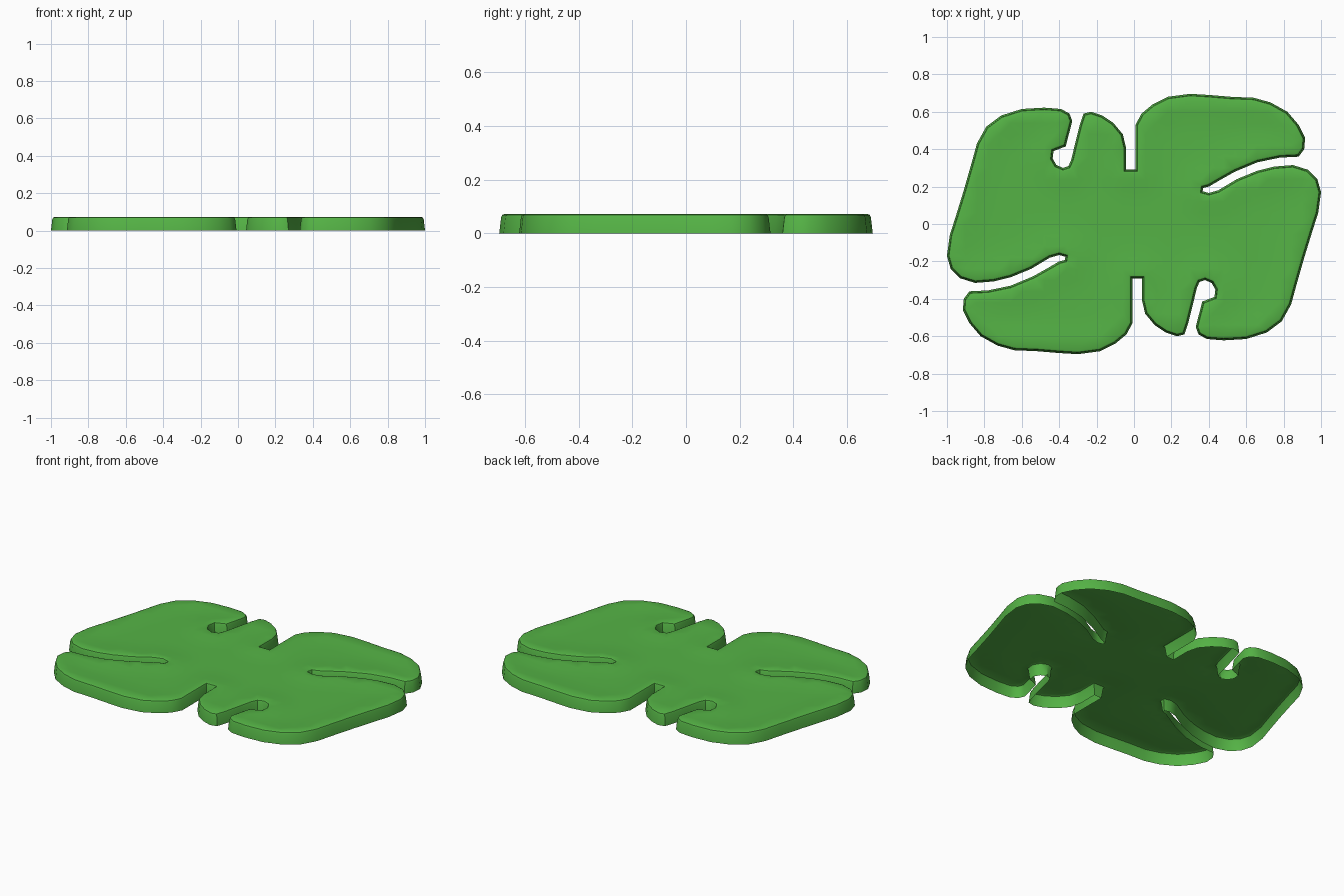
import bpy, bmesh
from mathutils import Vector
from mathutils.geometry import delaunay_2d_cdt, intersect_point_line

if "Cube" in bpy.data.objects:
    bpy.data.objects.remove(bpy.data.objects["Cube"])

H = 0.073

# Half of the leaf outline, clockwise; the rest is the same turned 180 degrees
HALF = [
    (0.008, 0.292), (0.008, 0.53), (0.04, 0.59), (0.10, 0.64), (0.18, 0.68), (0.30, 0.696),
    (0.40, 0.69), (0.52, 0.68), (0.64, 0.675), (0.73, 0.65), (0.82, 0.60), (0.88, 0.53),
    (0.915, 0.46), (0.91, 0.40), (0.88, 0.36), (0.78, 0.355), (0.66, 0.33), (0.54, 0.28),
    (0.46, 0.235), (0.40, 0.20), (0.37, 0.193), (0.367, 0.175), (0.40, 0.166), (0.45, 0.18),
    (0.55, 0.24), (0.66, 0.285), (0.75, 0.307), (0.85, 0.315), (0.93, 0.29), (0.98, 0.24),
    (1.0, 0.17), (0.985, 0.06), (0.95, -0.05), (0.91, -0.18), (0.87, -0.32), (0.84, -0.43),
    (0.79, -0.52), (0.71, -0.58), (0.60, -0.615), (0.48, -0.622), (0.39, -0.615), (0.345, -0.59),
    (0.33, -0.55), (0.365, -0.415), (0.43, -0.39), (0.435, -0.35), (0.415, -0.315), (0.38, -0.30),
    (0.35, -0.31), (0.335, -0.345), (0.315, -0.43), (0.29, -0.53), (0.27, -0.59), (0.23, -0.60),
    (0.17, -0.58), (0.11, -0.54), (0.06, -0.48), (0.043, -0.41), (0.043, -0.292)]
outline = [Vector(p) for p in HALF] + [-Vector(p) for p in HALF]
N = len(outline)


def inset(pts, d):
    """Move every point of a clockwise outline inwards by d."""
    res = []
    for i, p in enumerate(pts):
        a = (p - pts[i - 1]).normalized()
        b = (pts[(i + 1) % N] - p).normalized()
        na, nb = Vector((a.y, -a.x)), Vector((b.y, -b.x))
        m = (na + nb).normalized()
        res.append(p + m * d / max(m.dot(na), 0.6))
    return res


def edge_distance(p):
    best = 9.0
    for i in range(N):
        a, b = outline[i - 1], outline[i]
        q, t = intersect_point_line(p, a, b)
        t = min(max(t, 0), 1)
        best = min(best, (p - a.lerp(b, t)).length)
    return best


bm = bmesh.new()

# Tapered side walls and rounded rim, open underneath
rings = []
for d, z in ((0, 0), (0.007, H * 0.82), (0.011, H * 0.94), (0.021, H)):
    rings.append([bm.verts.new((p.x, p.y, z)) for p in inset(outline, d)])
for lo, hi in zip(rings, rings[1:]):
    for i in range(N):
        j = (i + 1) % N
        bm.faces.new((lo[j], lo[i], hi[i], hi[j]))

# Top skin, sinking very slightly away from the rim
rim = [v.co.to_2d() for v in rings[-1]]
grid = []
for ix in range(-16, 17):
    for iy in range(-12, 13):
        p = Vector((ix * 0.06, iy * 0.06))
        if edge_distance(p) > 0.045:
            grid.append(p)
verts, _, faces, *_ = delaunay_2d_cdt(
    rim + grid, [], [list(range(N))[::-1]], 1, 1e-5)
top = []
for p in verts:
    t = min(max((edge_distance(p) - 0.022) / 0.16, 0), 1)
    top.append(bm.verts.new((p.x, p.y, H - 0.008 * t * t * (3 - 2 * t))))
for f in faces:
    face = bm.faces.new([top[k] for k in f])
    face.normal_update()
    if face.normal.z < 0:
        face.normal_flip()
bmesh.ops.delete(bm, geom=[v for v in bm.verts if not v.link_faces], context='VERTS')
bmesh.ops.remove_doubles(bm, verts=bm.verts[:], dist=0.0005)

mesh = bpy.data.meshes.new("leaf_pad")
bm.to_mesh(mesh)
bm.free()
leaf = bpy.data.objects.new("leaf_pad", mesh)
bpy.context.collection.objects.link(leaf)

# Green finish and smooth shading
green = bpy.data.materials.new("leaf_green")
green.diffuse_color = (0.09, 0.45, 0.06, 1)
green.use_nodes = True
green.node_tree.nodes["Principled BSDF"].inputs["Base Color"].default_value = green.diffuse_color
mesh.materials.append(green)
bpy.context.view_layer.objects.active = leaf
leaf.select_set(True)
bpy.ops.object.shade_smooth_by_angle(angle=0.7)
